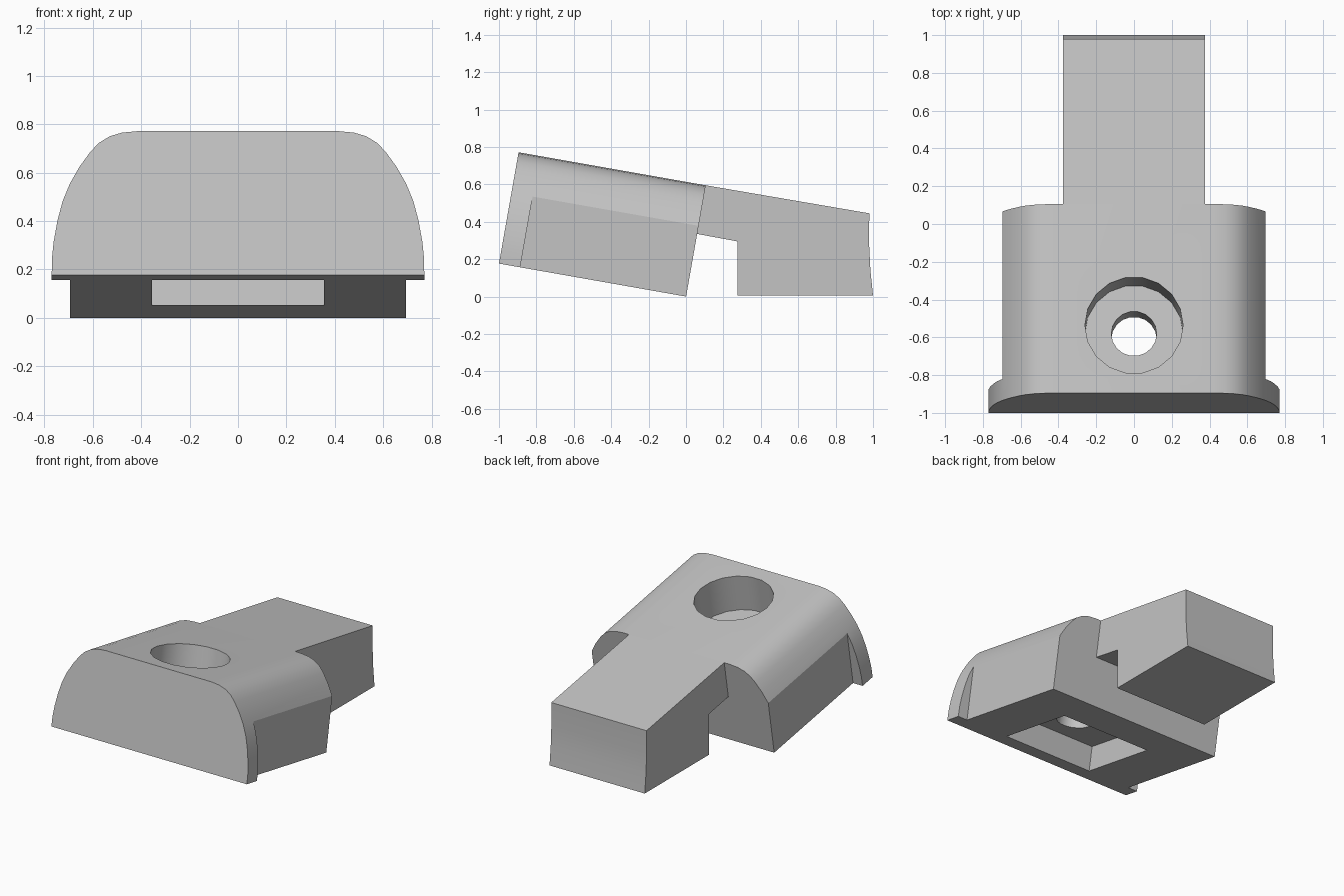
import bpy
import math
from mathutils import Matrix, Vector

cube = bpy.data.objects.get("Cube")
if cube:
    bpy.data.objects.remove(cube, do_unlink=True)

grey = bpy.data.materials.new("grey")
grey.use_nodes = True
grey.diffuse_color = (0.55, 0.55, 0.55, 1)
grey.node_tree.nodes["Principled BSDF"].inputs["Base Color"].default_value = (0.55, 0.55, 0.55, 1)

# The head is drawn level (x, depth, height), then tilted as a whole
TILT = Matrix.Translation((0, -1, 0.1765)) @ Matrix.Rotation(math.radians(-10), 4, "X")
LENGTH, HEIGHT = 1.016, 0.604


def prism(name, outline, start, end, place, matrix):
    """Extrude a 2D outline between two positions; place maps (u, v, w) to xyz."""
    n = len(outline)
    verts = [matrix @ Vector(place(u, v, w)) for w in (start, end) for u, v in outline]
    faces = [tuple(range(n)), tuple(range(2 * n - 1, n - 1, -1))]
    faces += [(i, i + n, (i + 1) % n + n, (i + 1) % n) for i in range(n)]
    mesh = bpy.data.meshes.new(name)
    mesh.from_pydata(verts, [], faces)
    obj = bpy.data.objects.new(name, mesh)
    bpy.context.collection.objects.link(obj)
    mesh.materials.append(grey)
    bpy.ops.object.select_all(action="DESELECT")
    obj.select_set(True)
    bpy.context.view_layer.objects.active = obj
    # Consistent outward normals
    bpy.ops.object.mode_set(mode="EDIT")
    bpy.ops.mesh.select_all(action="SELECT")
    bpy.ops.mesh.normals_make_consistent(inside=False)
    bpy.ops.object.mode_set(mode="OBJECT")
    return obj


def along_depth(u, v, w):
    return (u, w, v)


def along_height(u, v, w):
    return (u, v, w)


def along_x(u, v, w):
    return (w, u, v)


def box_outline(u0, u1, v0, v1):
    return [(u0, v0), (u1, v0), (u1, v1), (u0, v1)]


def circle(radius, depth, sides):
    step = math.tau / sides
    return [(radius * math.cos(i * step), depth + radius * math.sin(i * step)) for i in range(sides)]


def cut(target, cutter):
    mod = target.modifiers.new("cut", "BOOLEAN")
    mod.operation = "DIFFERENCE"
    mod.solver = "EXACT"
    mod.object = cutter
    bpy.context.view_layer.objects.active = target
    bpy.ops.object.modifier_apply(modifier=mod.name)
    bpy.data.objects.remove(cutter, do_unlink=True)


def shade(obj):
    bpy.ops.object.select_all(action="DESELECT")
    obj.select_set(True)
    bpy.context.view_layer.objects.active = obj
    bpy.ops.object.shade_smooth_by_angle(angle=math.radians(25))


# Head with rounded shoulders
half = [(0.77, 0), (0.769, 0.07), (0.762, 0.14), (0.746, 0.23), (0.725, 0.31), (0.695, 0.384),
        (0.655, 0.455), (0.61, 0.518), (0.575, 0.555), (0.53, 0.583), (0.48, 0.598), (0.42, HEIGHT)]
profile = half + [(-x, h) for x, h in reversed(half)]
head = prism("head", profile, 0, LENGTH, along_depth, TILT)

# Side recesses that leave a lip at the front
for side in (1, -1):
    recess = box_outline(side * 0.695, side * 0.9, -0.1, 0.45)
    cut(head, prism("side_recess_cutter", recess, 0.115, 1.2, along_depth, TILT))

# Pocket underneath, bolt hole and its counterbore
cut(head, prism("pocket_cutter", box_outline(-0.355, 0.355, 0.118, 0.72),
                -0.1, 0.175, along_height, TILT))
cut(head, prism("hole_cutter", circle(0.12, 0.365, 18), 0.1, 0.5, along_height, TILT))
cut(head, prism("counterbore_cutter", circle(0.26, 0.365, 18), 0.344, 0.8, along_height, TILT))
shade(head)

# Tail block with a stepped underside and slightly hollow end
top = TILT @ Vector((0, LENGTH, HEIGHT))
step = TILT @ Vector((0, LENGTH, 0.34))
tail_outline = [(top.y, top.z), (0.98, 0.445), (0.979, 0.28), (0.986, 0.14), (1.0, 0.005),
                (0.275, 0.005), (0.275, 0.295), (step.y, step.z)]
tail = prism("tail", tail_outline, -0.375, 0.375, along_x, Matrix.Identity(4))
shade(tail)
